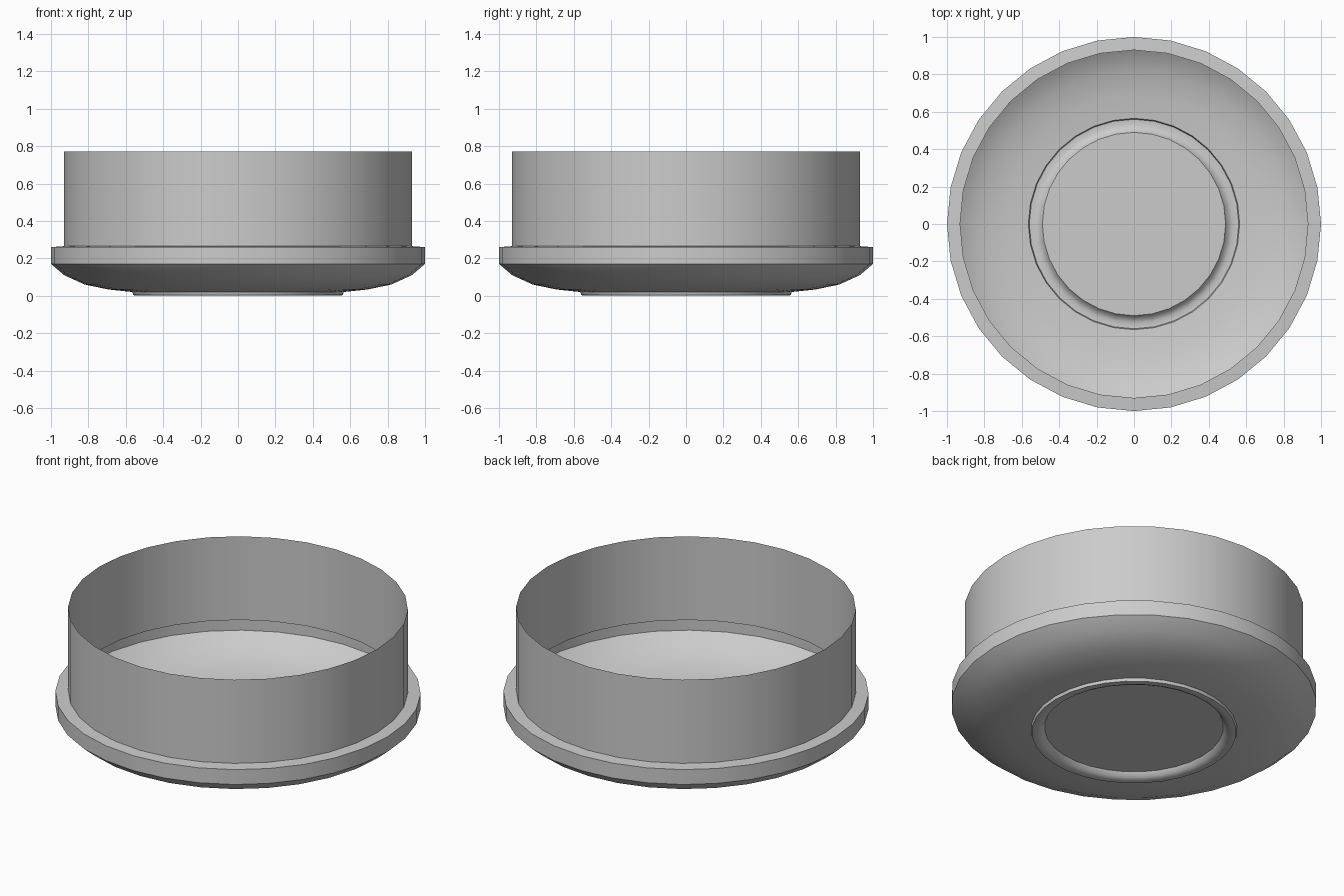
import bpy
import bmesh
import math

if "Cube" in bpy.data.objects:
    bpy.data.objects.remove(bpy.data.objects["Cube"])

SIDES = 32

# Outline (radius, height): recessed disc, foot ring, rounded bowl, flange, thin upright wall
PROFILE = [
    (0.49, 0.035), (0.505, 0.012), (0.53, 0.0), (0.56, 0.003), (0.565, 0.02),
    (0.69, 0.033), (0.82, 0.06), (0.93, 0.11), (1.0, 0.17),
    (1.0, 0.26), (0.93, 0.265), (0.93, 0.77),
]


def lathe(name, profile, sides):
    """Revolve an open outline around z and close its first ring with a flat disc."""
    bm = bmesh.new()
    rings = []
    for r, z in profile:
        rings.append([bm.verts.new((r * math.cos(2 * math.pi * i / sides),
                                    r * math.sin(2 * math.pi * i / sides), z))
                      for i in range(sides)])
    for low, high in zip(rings, rings[1:]):
        for i in range(sides):
            j = (i + 1) % sides
            bm.faces.new((low[i], low[j], high[j], high[i]))
    bm.faces.new(rings[0][::-1])
    mesh = bpy.data.meshes.new(name)
    bm.to_mesh(mesh)
    bm.free()
    obj = bpy.data.objects.new(name, mesh)
    bpy.context.collection.objects.link(obj)
    return obj


# Open round cap
cap = lathe("round_cap", PROFILE, SIDES)
bpy.ops.object.select_all(action='DESELECT')
cap.select_set(True)
bpy.context.view_layer.objects.active = cap
bpy.ops.object.shade_smooth_by_angle(angle=math.radians(35))
